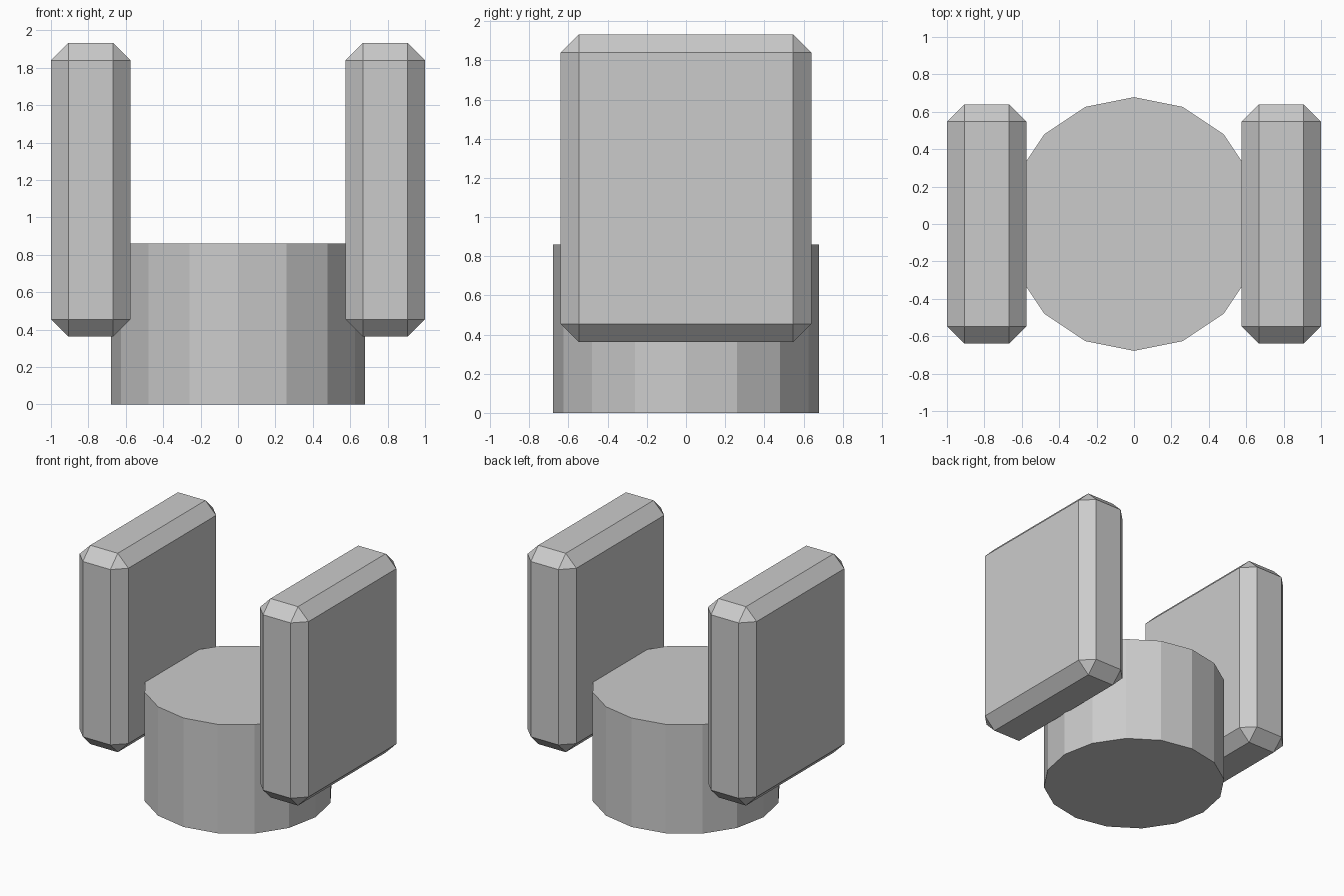
import bpy, bmesh
from mathutils import Matrix, Vector

if "Cube" in bpy.data.objects:
    bpy.data.objects.remove(bpy.data.objects["Cube"])

grey = bpy.data.materials.new("plain_grey")
grey.diffuse_color = (0.6, 0.6, 0.6, 1)
grey.use_nodes = True
grey.node_tree.nodes["Principled BSDF"].inputs["Base Color"].default_value = grey.diffuse_color


def add_object(name, bm):
    mesh = bpy.data.meshes.new(name)
    bm.to_mesh(mesh)
    bm.free()
    mesh.materials.append(grey)
    obj = bpy.data.objects.new(name, mesh)
    bpy.context.collection.objects.link(obj)
    return obj


# Sixteen-sided base drum
HEIGHT = 0.86
bm = bmesh.new()
bmesh.ops.create_cone(bm, cap_ends=True, segments=16, radius1=0.678, radius2=0.678,
                      depth=HEIGHT, matrix=Matrix.Translation((0, 0, HEIGHT / 2)))
add_object("base_drum", bm)

# Chamfered side plates, one on each side of the drum
low, high = Vector((0.574, -0.64, 0.362)), Vector((1.0, 0.64, 1.932))
for name, side in (("left_plate", -1), ("right_plate", 1)):
    centre = (low + high) / 2
    centre.x *= side
    bm = bmesh.new()
    bmesh.ops.create_cube(bm, size=1, matrix=Matrix.Translation(centre)
                          @ Matrix.Diagonal((*(high - low), 1)))
    bmesh.ops.bevel(bm, geom=bm.edges[:], offset=0.093, offset_type='OFFSET',
                    segments=1, profile=0.5, affect='EDGES')
    add_object(name, bm)
